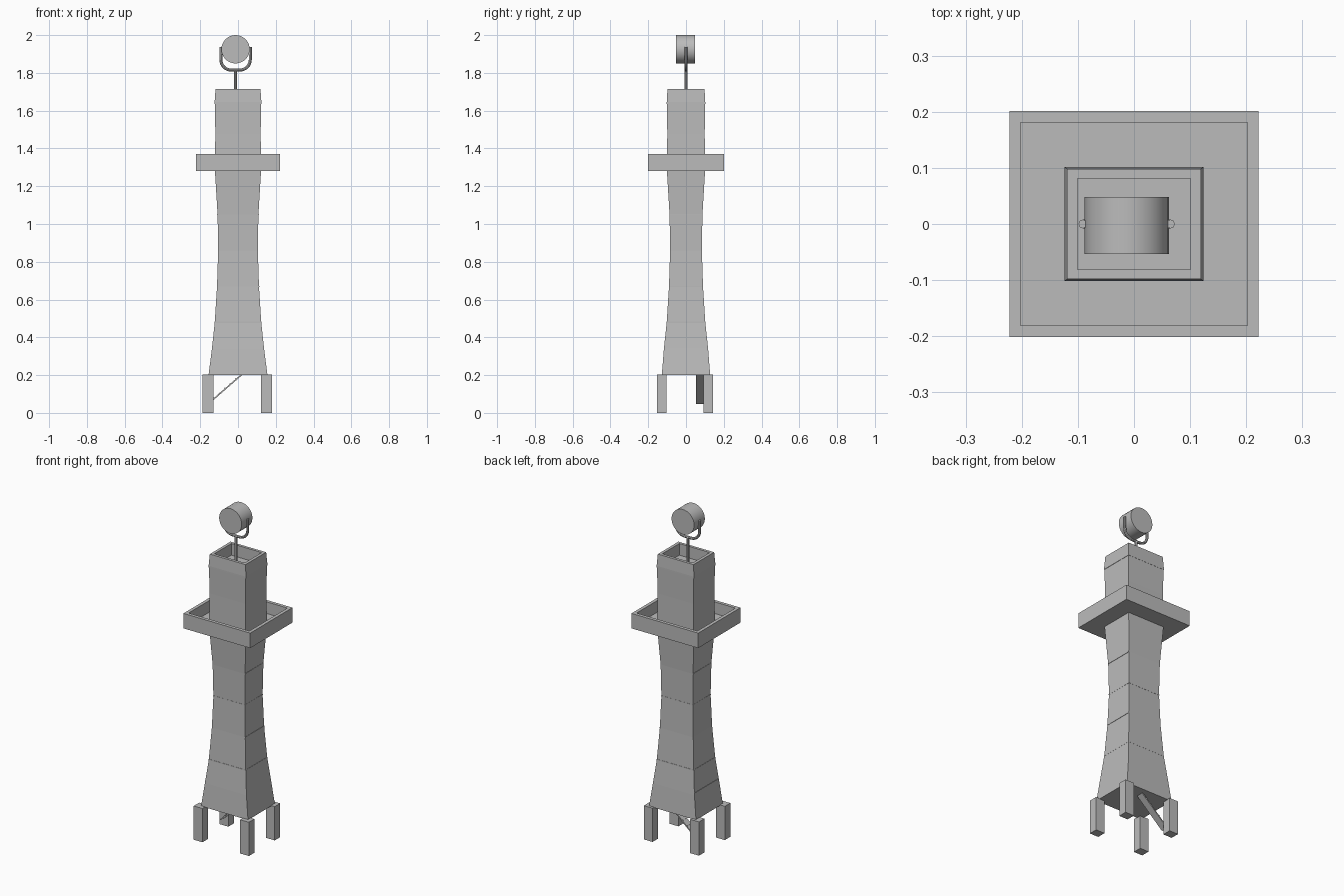
import bpy, bmesh, math
from mathutils import Vector

cube = bpy.data.objects.get("Cube")
if cube:
    bpy.data.objects.remove(cube)

grey = bpy.data.materials.new("plain_grey")
grey.use_nodes = True
grey.diffuse_color = (0.5, 0.5, 0.5, 1)
grey.node_tree.nodes["Principled BSDF"].inputs["Base Color"].default_value = (0.5, 0.5, 0.5, 1)


def finish(name, bm):
    bmesh.ops.recalc_face_normals(bm, faces=bm.faces)
    mesh = bpy.data.meshes.new(name)
    bm.to_mesh(mesh)
    bm.free()
    mesh.materials.append(grey)
    obj = bpy.data.objects.new(name, mesh)
    bpy.context.collection.objects.link(obj)
    return obj


def stack(name, rings):
    """Closed rectangular loft through rings of (half x, half y, z)."""
    bm = bmesh.new()
    loops = [[bm.verts.new((sx * x, sy * y, z))
              for sx, sy in ((-1, -1), (1, -1), (1, 1), (-1, 1))] for x, y, z in rings]
    for a, b in zip(loops, loops[1:]):
        for i in range(4):
            j = (i + 1) % 4
            bm.faces.new((a[i], a[j], b[j], b[i]))
    bm.faces.new(loops[0])
    bm.faces.new(loops[-1])
    return finish(name, bm)


def box(name, low, high):
    bm = bmesh.new()
    bmesh.ops.create_cube(bm, size=1)
    low, high = Vector(low), Vector(high)
    bmesh.ops.scale(bm, vec=high - low, verts=bm.verts)
    bmesh.ops.translate(bm, vec=(low + high) / 2, verts=bm.verts)
    return finish(name, bm)


def tube(name, points, radius):
    curve = bpy.data.curves.new(name, "CURVE")
    curve.dimensions = "3D"
    curve.bevel_depth = radius
    curve.bevel_resolution = 2
    curve.use_fill_caps = True
    spline = curve.splines.new("POLY")
    spline.points.add(len(points) - 1)
    for p, co in zip(spline.points, points):
        p.co = (*co, 1)
    curve.materials.append(grey)
    obj = bpy.data.objects.new(name, curve)
    bpy.context.collection.objects.link(obj)
    select(obj)
    bpy.ops.object.convert(target="MESH")
    smooth(bpy.context.object)


def select(obj):
    bpy.ops.object.select_all(action="DESELECT")
    obj.select_set(True)
    bpy.context.view_layer.objects.active = obj


def smooth(obj):
    select(obj)
    bpy.ops.object.shade_smooth_by_angle(angle=math.radians(40))


# Flared tower shaft
profile = [(0.156, 0.2), (0.138, 0.34), (0.123, 0.48), (0.111, 0.67), (0.105, 0.86),
           (0.108, 1.05), (0.122, 1.28), (0.12, 1.48), (0.122, 1.635)]
inset = 0.021


def width_at(z):
    for (w0, z0), (w1, z1) in zip(profile, profile[1:]):
        if z <= z1:
            return w0 + (w1 - w0) * (z - z0) / (z1 - z0)
    return profile[-1][0]


stack("tower_shaft", [(w, w - inset - 0.007 * (z < 0.3), z) for w, z in profile])

# Thin seams between shaft sections
for i, z in enumerate((0.48, 0.86)):
    w = width_at(z) + 0.001
    stack(f"seam_{i}", [(w, w - inset, z - 0.003), (w, w - inset, z + 0.003)])
for name, side, z in (("middle", 1, 0.67), ("upper_left", 1, 1.05),
                      ("upper_right", -1, 1.05), ("lower", -1, 0.35)):
    w = width_at(z)
    x = sorted((side * (w - 0.004), side * (w + 0.002)))
    box("side_seam_" + name, (x[0], inset - w, z - 0.003), (x[1], w - inset, z + 0.003))

# Hollow parapet at the top of the shaft
stack("top_parapet", [(0.124, 0.102, 1.635), (0.124, 0.102, 1.645), (0.119, 0.098, 1.715),
                      (0.101, 0.081, 1.715), (0.101, 0.081, 1.645)])

# Walkway tray around the shaft
stack("walkway", [(0.222, 0.201, 1.28), (0.222, 0.201, 1.37),
                  (0.202, 0.181, 1.37), (0.202, 0.181, 1.3)])

# Four legs
for xn, x in (("right", -0.158), ("left", 0.151)):
    for yn, y in (("front", -0.128), ("back", 0.118)):
        box(f"{yn}_{xn}_leg", (x - 0.029, y - 0.026, 0), (x + 0.029, y + 0.026, 0.203))

# Sloping boarding plank with cleats
start, end = Vector((-0.155, 0.073, 0.05)), Vector((0.02, 0.073, 0.203))
length = (end - start).length
bm = bmesh.new()
parts = [(0.5, length, 0.042, 0.007, 0)] + [(k / 6, 0.006, 0.042, 0.004, 0.005) for k in range(1, 6)]
for t, sx, sy, sz, lift in parts:
    v = bmesh.ops.create_cube(bm, size=1)["verts"]
    bmesh.ops.scale(bm, vec=(sx, sy, sz), verts=v)
    bmesh.ops.translate(bm, vec=((t - 0.5) * length, 0, lift), verts=v)
plank = finish("boarding_plank", bm)
plank.location = (start + end) / 2
plank.rotation_euler.y = -math.atan2(end.z - start.z, end.x - start.x)

# Searchlight drum
cx, cz = -0.013, 1.925
bpy.ops.mesh.primitive_cylinder_add(vertices=32, radius=0.075, depth=0.102,
                                    location=(cx, -0.0025, cz), rotation=(math.pi / 2, 0, 0))
drum = bpy.context.object
drum.name = "searchlight_drum"
drum.data.materials.append(grey)
smooth(drum)

# Fork and post carrying the searchlight
half, corner, base = 0.078, 0.055, 1.815
arc = []
for k in range(9):
    a = math.pi / 2 * k / 8
    arc.append((half - corner + corner * math.cos(a), base + corner - corner * math.sin(a)))
right_arm = [(half, 1.937)] + arc
path = right_arm + [(-x, z) for x, z in reversed(right_arm)]
tube("searchlight_fork", [(cx + x, 0, z) for x, z in path], 0.008)
tube("searchlight_post", [(cx, 0, 1.63), (cx, 0, base)], 0.008)
